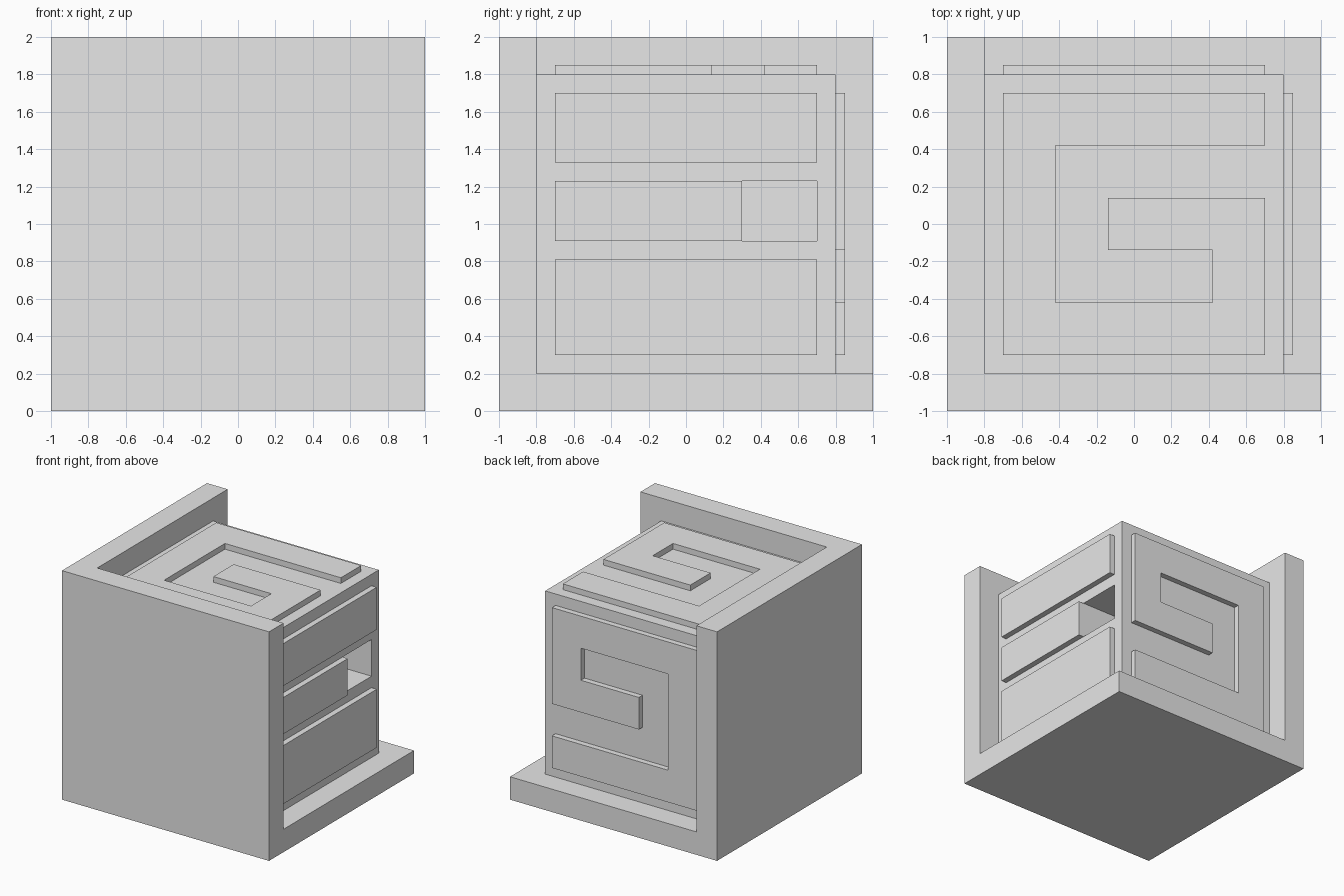
import bpy
import bmesh
from mathutils import Vector

cube = bpy.data.objects.get("Cube")
if cube:
    bpy.data.objects.remove(cube, do_unlink=True)

grey = bpy.data.materials.new("light_grey")
grey.use_nodes = True
grey.diffuse_color = (0.8, 0.8, 0.8, 1)
grey.node_tree.nodes["Principled BSDF"].inputs["Base Color"].default_value = (0.8, 0.8, 0.8, 1)


def extrude(name, points, offset):
    """Solid made by extruding a flat outline along an offset."""
    bm = bmesh.new()
    face = bm.faces.new([bm.verts.new(p) for p in points])
    top = bmesh.ops.extrude_face_region(bm, geom=[face], use_keep_orig=True)["geom"]
    bmesh.ops.translate(bm, vec=Vector(offset),
                        verts=[v for v in top if isinstance(v, bmesh.types.BMVert)])
    bmesh.ops.recalc_face_normals(bm, faces=bm.faces)
    mesh = bpy.data.meshes.new(name)
    bm.to_mesh(mesh)
    bm.free()
    mesh.materials.append(grey)
    obj = bpy.data.objects.new(name, mesh)
    bpy.context.collection.objects.link(obj)
    return obj


def box(name, x, y, z):
    outline = [(x[0], y[0], z[0]), (x[1], y[0], z[0]), (x[1], y[1], z[0]), (x[0], y[1], z[0])]
    return extrude(name, outline, (0, 0, z[1] - z[0]))


# Three outer slabs meeting at one corner
box("base_slab", (-1, 1), (-1, 1), (0, 0.2))
box("front_slab", (-1, 1), (-1, -0.8), (0.2, 2))
box("side_slab", (-1, -0.8), (-0.8, 1), (0.2, 2))

# Inner block with a square pocket in its open side
core = box("inner_block", (-0.8, 0.8), (-0.8, 0.8), (0.2, 1.8))
cutter = box("pocket_cutter", (0.3, 1), (0.3, 0.7), (0.91, 1.23))
cutter.hide_render = True
cutter.hide_viewport = True
cutter.display_type = 'WIRE'
pocket = core.modifiers.new("pocket", 'BOOLEAN')
pocket.operation = 'DIFFERENCE'
pocket.solver = 'EXACT'
pocket.object = cutter

# Raised square panels with a hooked groove, on the top and the back
e, a, b = 0.7, 0.42, 0.14
hook = [(e, e), (e, a), (-a, a), (-a, -a), (a, -a), (a, -b),
        (-b, -b), (-b, b), (e, b), (e, -e), (-e, -e), (-e, e)]
extrude("top_panel", [(u, v, 1.8) for u, v in hook], (0, 0, 0.05))
extrude("back_panel", [(u, 0.8, 1 - v) for u, v in hook], (0, 0.05, 0))

# Raised bars on the open side
for name, y_end, z in (("upper_bar", e, (1.33, 1.7)),
                       ("middle_bar", 0.3, (0.91, 1.23)),
                       ("lower_bar", e, (0.3, 0.81))):
    box(name, (0.8, 0.85), (-e, y_end), z)
